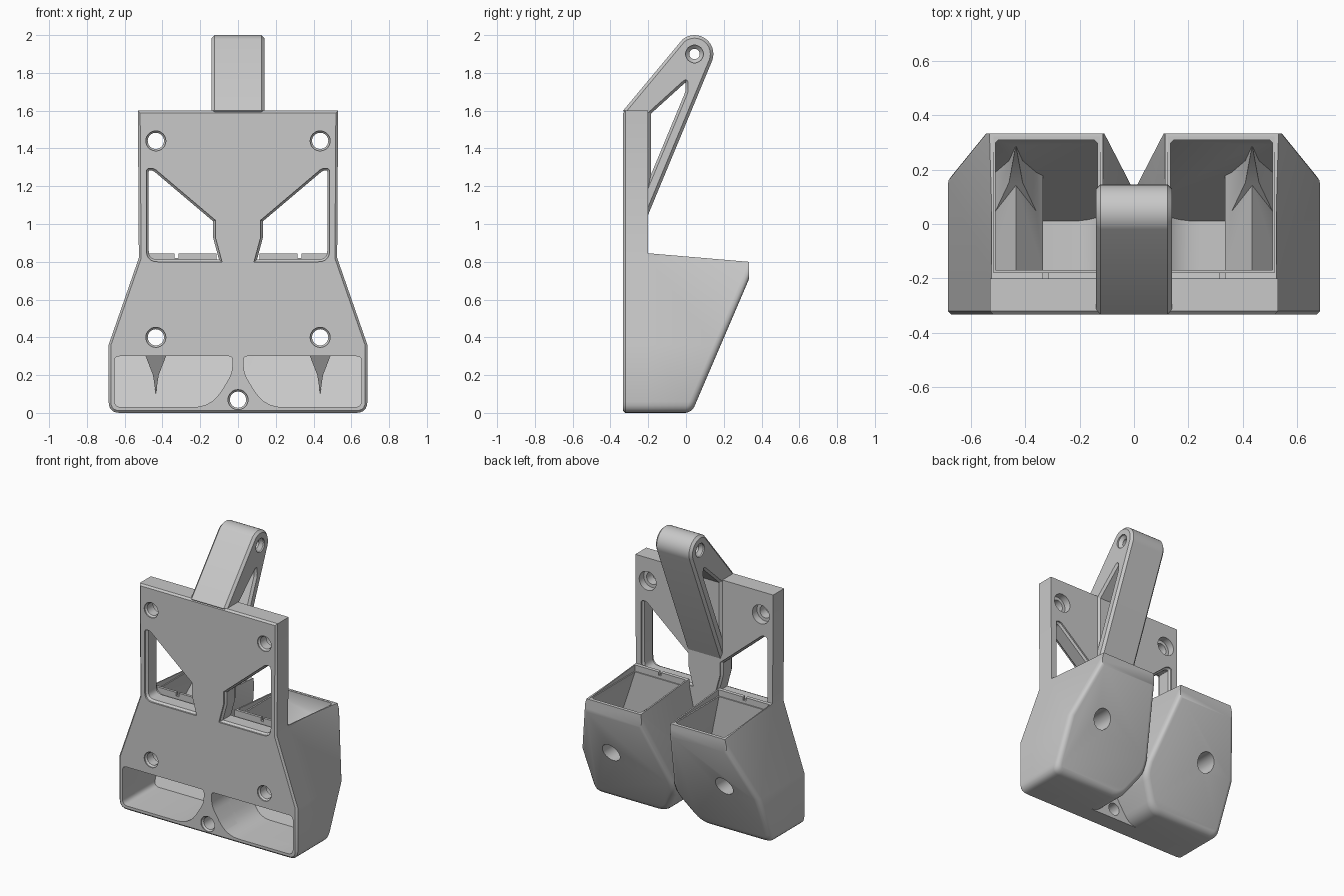
import bpy, bmesh, math
from mathutils import Vector

old = bpy.data.objects.get("Cube")
if old:
    bpy.data.objects.remove(old, do_unlink=True)

grey = bpy.data.materials.new("plastic_grey")
grey.use_nodes = True
COLOUR = (0.58, 0.58, 0.58, 1)
grey.diffuse_color = COLOUR
grey.node_tree.nodes["Principled BSDF"].inputs["Base Color"].default_value = COLOUR

SLOPE = Vector((0, 0.7, -0.3)).normalized()      # outward normal of the bin's sloping back
SLOPE_FOOT = Vector((0, 0.03, 0))


def rounded(points, side=1):
    """Closed profile; a third value on a point is its corner radius."""
    out = []
    for i, p in enumerate(points):
        c = Vector(p[:2])
        if len(p) == 2:
            out.append(c)
            continue
        a, b = Vector(points[i - 1][:2]), Vector(points[(i + 1) % len(points)][:2])
        a, b = c + (a - c).normalized() * p[2], c + (b - c).normalized() * p[2]
        for k in range(6):
            t = k / 5
            out.append(a * (1 - t) ** 2 + c * 2 * t * (1 - t) + b * t * t)
    return [Vector((side * v.x, v.y)) for v in out]


def inset(points, d):
    """Offset a profile inwards by d."""
    n = len(points)
    area = sum(points[i - 1].cross(points[i]) for i in range(n))
    turn = 1 if area > 0 else -1
    out = []
    for i, c in enumerate(points):
        e1 = (c - points[i - 1]).normalized()
        e2 = (points[(i + 1) % n] - c).normalized()
        n1, n2 = Vector((-e1.y, e1.x)) * turn, Vector((-e2.y, e2.x)) * turn
        out.append(c + (n1 + n2) * d / (1 + n1.dot(n2)))
    return out


def prism(name, points, layers, axis="y", planes=(), soften=0):
    """Loft a profile through (position, inset) layers, then trim it by planes."""
    bm = bmesh.new()
    rings = []
    for pos, d in layers:
        ring = inset(points, d) if d else points
        rings.append([bm.verts.new((u, pos, v) if axis == "y" else (pos, u, v)) for u, v in ring])
    n = len(points)
    for r1, r2 in zip(rings, rings[1:]):
        for i in range(n):
            bm.faces.new((r1[i - 1], r1[i], r2[i], r2[i - 1]))
    bm.faces.new(rings[0])
    bm.faces.new(rings[-1])
    for co, no in planes:
        cut = bmesh.ops.bisect_plane(bm, geom=bm.verts[:] + bm.edges[:] + bm.faces[:],
                                     plane_co=co, plane_no=no, clear_outer=True)
        edges = [g for g in cut["geom_cut"] if isinstance(g, bmesh.types.BMEdge)]
        bmesh.ops.edgeloop_fill(bm, edges=edges)
    bmesh.ops.recalc_face_normals(bm, faces=bm.faces)
    if soften:
        back = [f for f in bm.faces if f.normal.dot(SLOPE) > 0.99]
        edges = {e for f in back for e in f.edges if min(v.co.z for v in e.verts) < 0.65}
        bmesh.ops.bevel(bm, geom=list(edges), offset=soften, segments=4, profile=0.5, affect="EDGES")
        bmesh.ops.recalc_face_normals(bm, faces=bm.faces)
    mesh = bpy.data.meshes.new(name)
    bm.to_mesh(mesh)
    bm.free()
    mesh.materials.append(grey)
    ob = bpy.data.objects.new(name, mesh)
    bpy.context.collection.objects.link(ob)
    return ob


def circle(u, v, r):
    return [Vector((u + r * math.cos(k * math.tau / 32), v + r * math.sin(k * math.tau / 32)))
            for k in range(32)]


def combine(ob, others, operation="DIFFERENCE"):
    for other in others:
        mod = ob.modifiers.new("shape", "BOOLEAN")
        mod.operation, mod.solver, mod.object = operation, "EXACT", other
        bpy.context.view_layer.objects.active = ob
        bpy.ops.object.modifier_apply(modifier=mod.name)
        bpy.data.objects.remove(other, do_unlink=True)


def screw_hole(x, z, counterbore=True):
    cuts = [prism("hole", circle(x, z, 0.053), [(-0.4, 0), (-0.325, 0), (-0.315, 0.01), (1, 0.01)])]
    if counterbore:
        cuts.append(prism("counterbore", circle(x, z, 0.065), [(-0.25, 0), (1, 0)]))
    return cuts


def chute_mouth(side):
    pts = rounded([(0.03, 0.3, 0.02), (0.655, 0.3, 0.03), (0.655, 0.03, 0.04),
                   (0.14, 0.03, 0.1), (0.03, 0.21, 0.04)], side)
    return prism("mouth", pts, [(-0.4, 0), (-0.16, 0)])


# Mounting plate with chamfered rim
half = [(0.53, 1.6), (0.525, 0.82), (0.685, 0.36), (0.685, 0, 0.06)]
outline = half + [(-p[0], *p[1:]) for p in reversed(half)]
plate = prism("mounting_plate", rounded(outline),
              [(-0.333, 0.012), (-0.321, 0), (-0.2, 0)])
cuts = screw_hole(0, 0.07, False)
for s in (1, -1):
    window = rounded([(0.485, 1.295, 0.02), (0.485, 0.8, 0.06), (0.085, 0.8), (0.12, 0.93),
                      (0.12, 1.02), (0.445, 1.295, 0.017)], s)
    cuts.append(prism("window", window, [(-0.4, 0), (-0.322, 0), (-0.309, 0.012),
                                         (-0.222, 0.012), (-0.21, 0), (-0.1, 0)]))
    cuts.append(chute_mouth(s))
    cuts += screw_hole(s * 0.435, 1.44) + screw_hole(s * 0.435, 0.4)
combine(plate, cuts)

# Hopper bins: open on top, with a chute mouth at the front
top_plane = (Vector((0, -0.2, 0.845)), Vector((0, 0.045, 0.53)).normalized())
wall_plane = (SLOPE_FOOT - SLOPE * 0.015, SLOPE)
parts = [plate]
for s, label in ((1, "left"), (-1, "right")):
    shell = rounded([(0.525, 1), (0.525, 0.82), (0.685, 0.36), (0.685, 0, 0.06),
                     (0.13, 0, 0.07), (0, 0.2, 0.04), (0, 0.28), (0.115, 0.8), (0.115, 1)], s)
    hopper = prism(label + "_bin", shell, [(-0.2, 0), (0.333, 0)],
                   planes=[(SLOPE_FOOT, SLOPE), top_plane], soften=0.035)
    hollow = rounded([(0.51, 1), (0.51, 0.8), (0.655, 0.36), (0.655, 0.03, 0.04),
                      (0.14, 0.03, 0.1), (0.03, 0.21, 0.04), (0.03, 0.28), (0.135, 0.8), (0.135, 1)], s)
    cavity = prism("cavity", hollow, [(-0.17, 0), (0.298, 0), (0.31, 0.012)],
                   planes=[(SLOPE_FOOT - SLOPE * 0.03, SLOPE)])
    rim = prism("rim", rounded([(0.125, 0.8), (0.518, 0.8), (0.518, 1), (0.125, 1)], s),
                [(-0.178, 0), (0.322, 0)])
    slot = prism("slot", rounded([(0.315, 0.82), (0.335, 0.82), (0.335, 1), (0.315, 1)], s),
                 [(-0.3, 0), (-0.1, 0)])
    combine(hopper, [cavity, rim, slot, chute_mouth(s)])
    # Roofed screwdriver tunnel, with fins blending it into the back wall above and below
    tunnel = prism(label + "_tunnel",
                   rounded([(0.335, 0.42), (0.435, 0.54), (0.535, 0.42), (0.535, 0.32), (0.335, 0.32)], s),
                   [(-0.19, 0), (0.3, 0)], planes=[wall_plane])
    upper_fin = prism("upper_fin",
                      rounded([(0.345, 0.42), (0.41, 0.55), (0.435, 0.68), (0.46, 0.55), (0.525, 0.42)], s),
                      [(-0.15, 0), (0.32, 0)],
                      planes=[wall_plane, (Vector((0, 0.29, 0.68)), Vector((0, -0.18, 0.19)).normalized())])
    lower_fin = prism("lower_fin",
                      rounded([(0.36, 0.36), (0.385, 0.29), (0.42, 0.2), (0.435, 0.1),
                               (0.45, 0.2), (0.485, 0.29), (0.51, 0.36)], s),
                      [(-0.15, 0), (0.32, 0)],
                      planes=[wall_plane, (Vector((0, 0.04, 0.1)), Vector((0, -0.22, -0.14)).normalized())])
    combine(hopper, [tunnel, upper_fin, lower_fin], "UNION")
    combine(hopper, screw_hole(s * 0.435, 0.4))
    parts.append(hopper)

# Triangular hanging arm with a cross pin hole
EYE = Vector((0.045, 1.9))
arc = [EYE + 0.1 * Vector((math.cos(math.radians(a)), math.sin(math.radians(a))))
       for a in range(130, -30, -10)]
side_profile = [Vector((-0.333, 1.6))] + arc + [Vector(p) for p in ((-0.2, 1.05), (-0.25, 1.05), (-0.25, 1.5))]
arm = prism("hanging_arm", side_profile,
            [(-0.14, 0.016), (-0.124, 0), (0.124, 0), (0.14, 0.016)], axis="x")
gap = rounded([(-0.2, 1.59), (0.01, 1.78, 0.04), (0.012, 1.7, 0.02), (-0.2, 1.19)])
combine(arm, [
    prism("arm_gap", gap, [(-0.3, 0), (-0.14, 0), (-0.125, 0.014), (0.125, 0.014), (0.14, 0), (0.3, 0)], axis="x"),
    prism("pin_hole", circle(*EYE, 0.047),
          [(-0.3, 0), (-0.13, 0), (-0.11, 0.02), (0.11, 0.02), (0.13, 0), (0.3, 0)], axis="x")])
parts.append(arm)

# Smooth the fillets, keep the edges crisp
bpy.ops.object.select_all(action="DESELECT")
for ob in parts:
    ob.select_set(True)
bpy.context.view_layer.objects.active = plate
bpy.ops.object.shade_smooth_by_angle(angle=math.radians(30))
